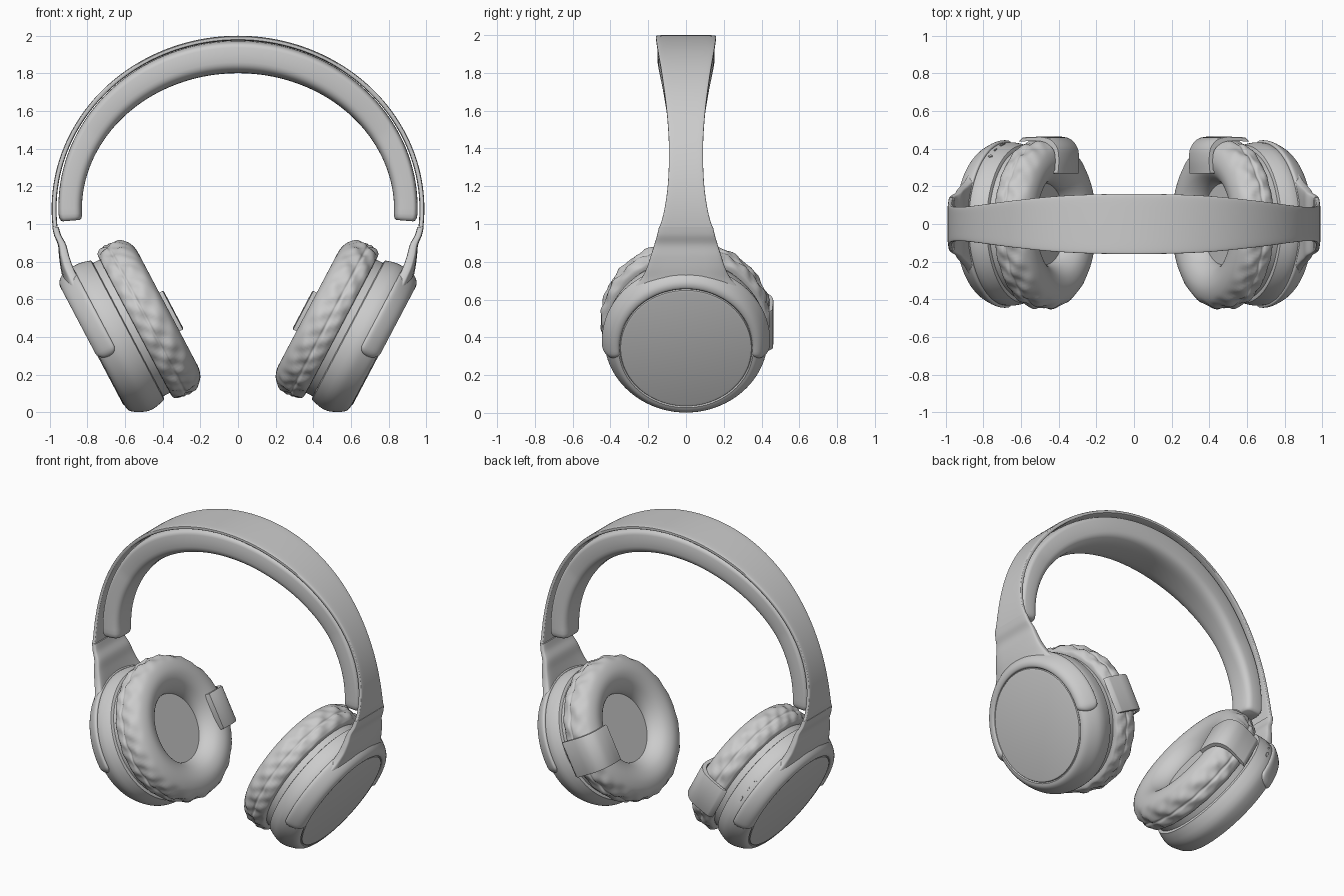
import bpy, bmesh, math
from mathutils import Vector

if "Cube" in bpy.data.objects:
    bpy.data.objects.remove(bpy.data.objects["Cube"])

# ---------- helpers ----------
def loft(name, rings, cyclic=False, mirror=True):
    """Skin a list of closed point rings; cap the ends unless cyclic."""
    bm = bmesh.new()
    vr = [[bm.verts.new(p) for p in ring] for ring in rings]
    n, m = len(vr), len(vr[0])
    for i in range(n if cyclic else n - 1):
        a, b = vr[i], vr[(i + 1) % n]
        for j in range(m):
            k = (j + 1) % m
            bm.faces.new((a[j], a[k], b[k], b[j]))
    if not cyclic:
        bm.faces.new(vr[0])
        bm.faces.new(vr[-1])
    bmesh.ops.remove_doubles(bm, verts=bm.verts[:], dist=1e-5)
    bmesh.ops.recalc_face_normals(bm, faces=bm.faces[:])
    me = bpy.data.meshes.new(name)
    bm.to_mesh(me)
    bm.free()
    ob = bpy.data.objects.new(name, me)
    bpy.context.collection.objects.link(ob)
    if mirror:
        ob.modifiers.new("Mirror", 'MIRROR').use_mirror_merge = False
    return ob

def spline(pts, n=5, closed=False):
    """Catmull-Rom through tuples."""
    out, c = [], len(pts)
    for i in range(c if closed else c - 1):
        get = lambda k: pts[k % c] if closed else pts[max(0, min(c - 1, k))]
        a, b, d, e = (get(i + q) for q in (-1, 0, 1, 2))
        for j in range(n):
            t = j / n
            out.append(tuple(0.5 * (2*q + (r-p)*t + (2*p-5*q+4*r-s)*t*t + (3*q-p-3*r+s)*t**3)
                             for p, q, r, s in zip(a, b, d, e)))
    return out if closed else out + [tuple(pts[-1])]

def squircle(hw, hd, e, n=40):
    f = lambda v: math.copysign(abs(v) ** e, v)
    return [(hw * f(math.cos(2*math.pi*i/n)), hd * f(math.sin(2*math.pi*i/n))) for i in range(n)]

def lerp(table, x):
    for (a, va), (b, vb) in zip(table, table[1:]):
        if x <= b:
            t = max(0, (x - a) / (b - a))
            return va + (vb - va) * t
    return table[-1][1]

# ---------- tilted cup frame: s up the face, t outward along the axis ----------
TILT = math.radians(27.8)
O = Vector((0.765, 0, 0.343))
U = Vector((math.sin(TILT), 0, math.cos(TILT)))
N = Vector((math.cos(TILT), 0, -math.sin(TILT)))
Y = Vector((0, 1, 0))

def cup(s, y, t):
    return O + U * s + Y * y + N * t

def polar(r, phi, t):
    return cup(r * math.cos(phi), r * math.sin(phi), t)

def revolve(name, profile, steps=96, wobble=None):
    rings = []
    for i in range(steps):
        a = 2 * math.pi * i / steps
        rings.append([polar(r + (wobble(r, a, t) if wobble else 0), a, t) for r, t in profile])
    return loft(name, rings, cyclic=True)

# ---------- headband ----------
CZ, RX, RZ = 1.08, 0.99, 0.92
WIDTH = spline([(.97, .145), (1.05, .12), (1.2, .097), (1.4, .09), (1.6, .102),
                (1.8, .128), (1.93, .15), (2.0, .16)])

def arch(theta, depth, y):
    c, s = math.cos(theta), math.sin(theta)
    nrm = Vector((c / RX, 0, s / RZ)).normalized()
    return Vector((RX * c, y, CZ + RZ * s)) - nrm * depth

def half_width(theta):
    return lerp(WIDTH, CZ + RZ * math.sin(theta))

rings = []
for i in range(97):
    th = math.radians(-6 + 192 * i / 96)
    rings.append([arch(th, 0.013 + d, y) for y, d in squircle(half_width(th), 0.013, 0.3)])
loft("headband_shell", rings, mirror=False)

# padded underside with rounded ends
rings = []
for i in range(-3, 100):
    k = max(0, min(96, i))
    th = math.radians(-1.8 + 183.6 * k / 96)
    over = max(-i, i - 96, 0) / 3
    th += math.radians(2.6) * math.sin(over * math.pi / 2) * (-1 if i < 0 else 1)
    f = 1 - 0.22 * (1 - math.cos(over * math.pi / 2))
    thick = 0.125 + 0.048 * max(0, math.sin(th)) ** 1.5
    gap = 0.036 - 0.01 * max(0, math.sin(th))
    w = max(0.088, half_width(max(0.15, min(math.pi - 0.15, th))) - 0.008)
    ring = []
    for y, d in squircle(w * f, thick / 2 * f, 0.6):
        if d < 0:                       # flatter against the shell
            d = math.copysign((abs(d) / (thick / 2)) ** 0.5 * thick / 2 * f, d)
        ring.append(arch(th, gap + thick / 2 + d, y))
    rings.append(ring)
loft("headband_cushion", rings, mirror=False)

# ---------- yoke: neck from the band, then arms round the cup ----------
# x, z, half width, half thickness, bow
NECK = [(.970, .985, .143, .017, 0), (.958, .94, .153, .019, 0), (.935, .89, .168, .022, .05),
        (.925, .83, .187, .026, .15), (.913, .77, .207, .03, .3), (.900, .71, .238, .032, .5),
        (.892, .66, .285, .034, .6)]
rings = []
for x, z, hw, hd, bow in spline(NECK, 5):
    rings.append([Vector((x + d - bow * y * y, y, z)) for y, d in squircle(hw, hd, 0.35)])
loft("yoke_neck", rings)

ARM = spline([(.356, .004), (.388, .004), (.418, -.025), (.444, -.08), (.436, -.1),
              (.40, -.085), (.36, -.03)], 4, closed=True)
rings = []
for i in range(-5, 86):
    k = max(0, min(80, i))
    over = max(-i, i - 80, 0) / 5
    phi = math.radians(-95 + 190 * k / 80)
    phi += math.radians(6) * math.sin(over * math.pi / 2) * (-1 if i < 0 else 1)
    f = max(0.12, math.cos(over * math.pi / 2))
    rings.append([polar(.402 + (r - .402) * f, phi, -.045 + (t + .045) * f) for r, t in ARM])
loft("yoke_arms", rings)

# ---------- ear cups ----------
SHELL = ([(0, -.205), (.405, -.205)] +
         spline([(.418, -.2), (.428, -.165), (.434, -.125), (.428, -.085), (.402, -.032),
                 (.38, -.008), (.357, -.001)], 4) + [(.35, -.006), (.346, .001), (.335, .004), (0, .004)])
revolve("cup_shell", SHELL, 128)
revolve("cup_collar", [(0, -.29), (.40, -.29), (.40, -.195), (0, -.195)])

# ear cushion with a stitched seam and soft wrinkles
PAD = spline([(.24, -.27), (.40, -.245), (.438, -.262), (.449, -.30), (.444, -.318), (.449, -.335),
              (.442, -.38), (.405, -.425), (.34, -.443), (.275, -.425), (.228, -.375), (.215, -.32)],
             5, closed=True)

def wrinkle(r, a, t):
    if r < .4:
        return 0
    return (r - .4) * 0.1 * (math.sin(17 * a + 40 * t) + 0.7 * math.sin(29 * a - 55 * t + 1))

revolve("ear_cushion", PAD, 160, wrinkle)
revolve("speaker_cover", [(0, -.335), (.235, -.335), (.235, -.28), (0, -.28)], 64)

# clip wrapped over the rear of each cushion
outer = spline([(.268, -.463), (.34, -.468), (.405, -.458), (.448, -.42), (.463, -.37), (.463, -.31),
                (.46, -.245)], 4)
inner = [(y - .02 * max(0, min(1, (y - .34) / .1)), t + .022) for y, t in outer]
inner[0] = (outer[0][0], -.425)
loop = outer + inner[::-1]
rings = []
for s, f in ((-.135, .97), (-.128, 1), (.09, 1), (.097, .97)):
    rings.append([cup(s, .36 + (y - .36) * f, -.36 + (t + .36) * f) for y, t in loop])
loft("cushion_clip", rings)

# ---------- control buttons on the left cup ----------
def button(name, deg, t, length, width):
    rings = []
    for r in (.42, .438):
        rings.append([polar(r, math.radians(deg) + a / .43, t + b)
                      for a, b in squircle(length, width, 0.6, 16)])
    ob = loft(name, rings, mirror=False)
    ob.scale.x = -1

button("power_button", 76, -.13, .024, .007)
button("minus_button", 65, -.13, .012, .004)
button("plus_button_bar", 56, -.13, .013, .004)
button("plus_button_cross", 56, -.13, .004, .013)

# ---------- shading ----------
for ob in bpy.context.collection.objects:
    ob.select_set(True)
    bpy.context.view_layer.objects.active = ob
bpy.ops.object.shade_smooth_by_angle(angle=math.radians(38))
